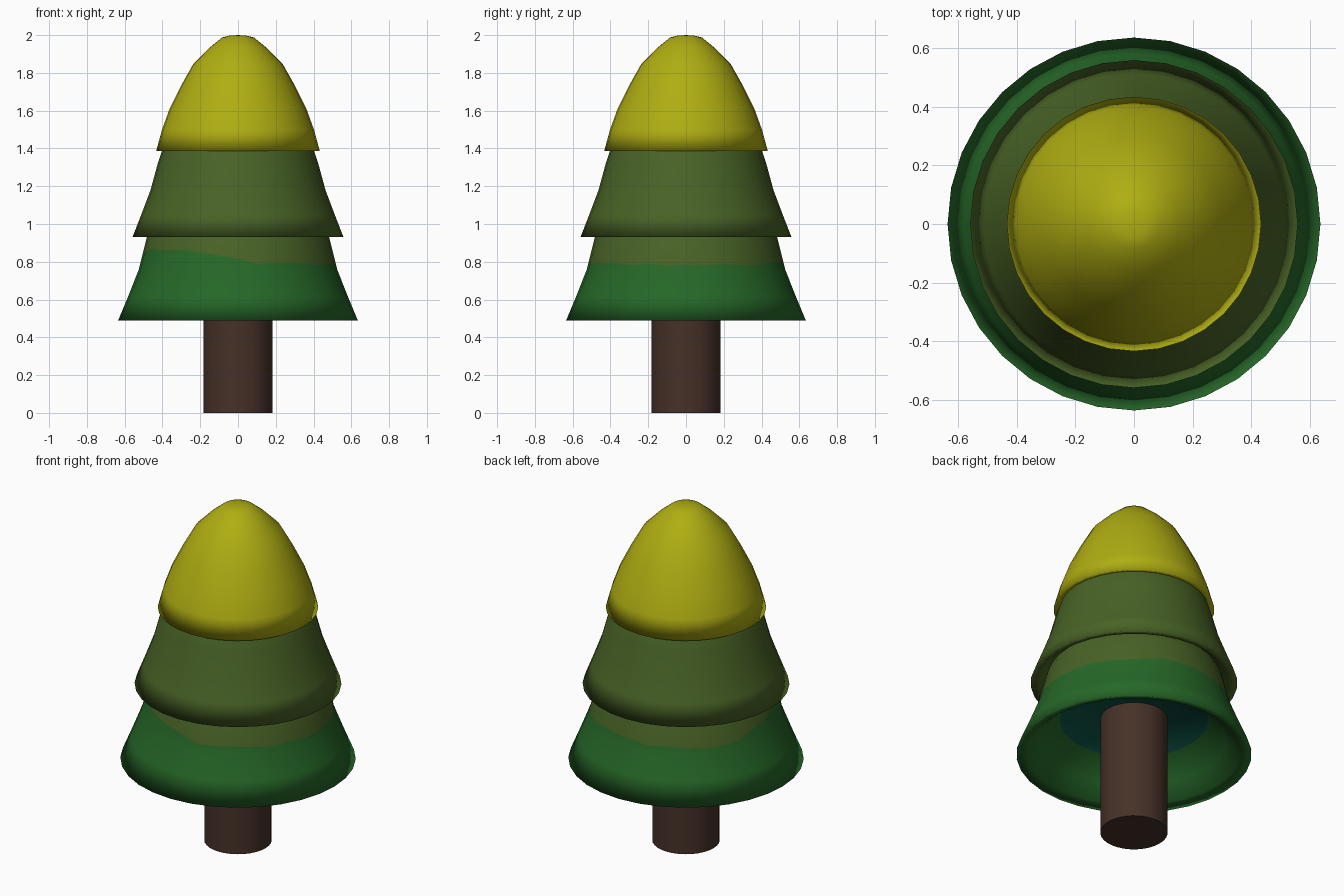
import bpy, bmesh, math, random

if "Cube" in bpy.data.objects:
    bpy.data.objects.remove(bpy.data.objects["Cube"])

random.seed(4)
SIDES = 32


def material(name, rgb):
    m = bpy.data.materials.new(name)
    m.diffuse_color = (*rgb, 1)
    m.use_nodes = True
    m.node_tree.nodes["Principled BSDF"].inputs["Base Color"].default_value = m.diffuse_color
    return m


yellow = material("yellow_leaf", (0.43, 0.42, 0.006))
olive = material("olive_leaf", (0.066, 0.124, 0.019))
green = material("green_leaf", (0.019, 0.137, 0.021))
teal = material("teal_shade", (0.004, 0.085, 0.06))
brown = material("brown_bark", (0.061, 0.031, 0.021))


def lathe(name, profile, mats, bands=None):
    """Spin rings of (radius, z), or lists of them per side; r = 0 is a pole."""
    bm = bmesh.new()
    rings = []
    for p in profile:
        pts = p if isinstance(p, list) else [p] * SIDES
        if pts[0][0] == 0:
            rings.append([bm.verts.new((0, 0, pts[0][1]))] * SIDES)
            continue
        rings.append([bm.verts.new((r * math.cos(2 * math.pi * i / SIDES),
                                    r * math.sin(2 * math.pi * i / SIDES), z))
                      for i, (r, z) in enumerate(pts)])
    for k, (a, b) in enumerate(zip(rings, rings[1:])):
        for i in range(SIDES):
            j = (i + 1) % SIDES
            quad = list(dict.fromkeys((a[i], a[j], b[j], b[i])))
            face = bm.faces.new(quad)
            face.material_index = bands[k] if bands else 0
            face.smooth = True
    bmesh.ops.recalc_face_normals(bm, faces=bm.faces[:])
    me = bpy.data.meshes.new(name)
    bm.to_mesh(me)
    bm.free()
    for m in mats:
        me.materials.append(m)
    ob = bpy.data.objects.new(name, me)
    bpy.context.collection.objects.link(ob)
    return ob


# Trunk
trunk = lathe("trunk", [(0, 0), (0.182, 0), (0.182, 0.75), (0, 0.75)], [brown])
bpy.context.view_layer.objects.active = trunk
trunk.select_set(True)
bpy.ops.object.shade_smooth_by_angle(angle=math.radians(40))

# Ragged colour border on the lower tier, higher towards the front left
border = []
for i in range(SIDES):
    a = 2 * math.pi * i / SIDES
    lift = max(0, math.cos(a - math.radians(218))) ** 3
    z = 0.79 + 0.08 * lift + random.uniform(-0.012, 0.012)
    border.append((0.525 - (z - 0.76) * 0.25, z))

# Lower tier, hollow underneath with a shaded ceiling
lathe("lower_tier",
      [(0, 0.71), (0.40, 0.70), (0.50, 0.58), (0.575, 0.505), (0.635, 0.488),
       (0.58, 0.62), (0.525, 0.76), border, (0.482, 0.933), (0.42, 1.08), (0, 1.1)],
      [green, olive, teal], [2, 0, 0, 0, 0, 0, 0, 1, 1, 1])

# Middle tier
lathe("middle_tier",
      [(0, 1.02), (0.44, 1.0), (0.50, 0.95), (0.558, 0.932), (0.512, 1.05),
       (0.463, 1.18), (0.425, 1.32), (0.402, 1.39), (0.35, 1.5), (0, 1.52)],
      [olive])

# Rounded top tier
lathe("top_tier",
      [(0, 1.46), (0.35, 1.44), (0.39, 1.40), (0.433, 1.387), (0.402, 1.5),
       (0.362, 1.61), (0.30, 1.735), (0.235, 1.85), (0.155, 1.93),
       (0.085, 1.987), (0.045, 1.997), (0, 2.0)],
      [yellow])
